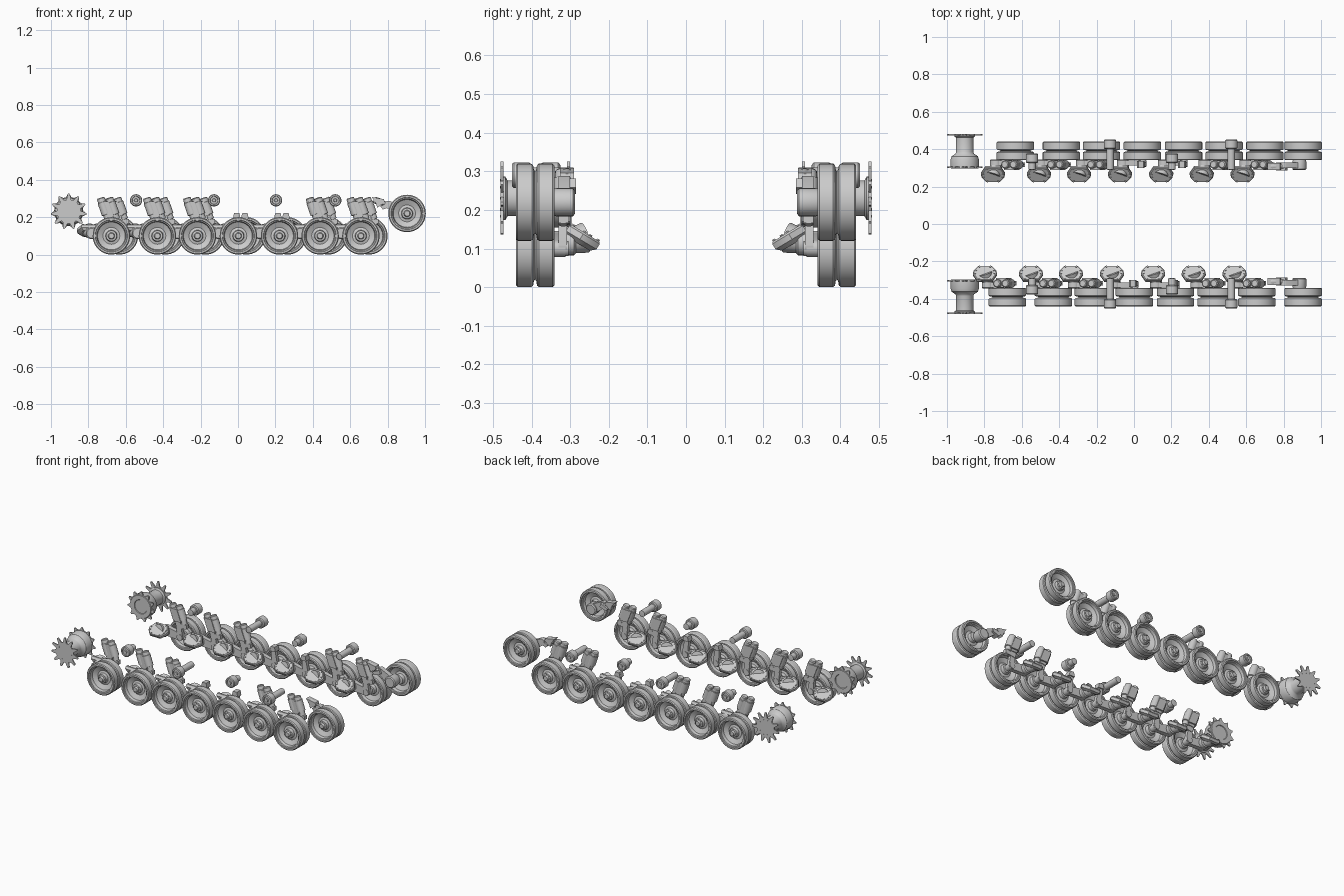
import bpy, bmesh, math
from mathutils import Vector

if "Cube" in bpy.data.objects:
    bpy.data.objects.remove(bpy.data.objects["Cube"])


def finish(name, bm):
    bmesh.ops.recalc_face_normals(bm, faces=bm.faces)
    me = bpy.data.meshes.new(name)
    bm.to_mesh(me)
    bm.free()
    ob = bpy.data.objects.new(name, me)
    bpy.context.collection.objects.link(ob)
    return ob


def loft(bm, rings):
    vs = [[bm.verts.new(p) for p in r] for r in rings]
    n = len(vs[0])
    for a, b in zip(vs, vs[1:]):
        for i in range(n):
            bm.faces.new((a[i], a[(i + 1) % n], b[(i + 1) % n], b[i]))
    bm.faces.new(vs[0])
    bm.faces.new(vs[-1])


def lathe_into(bm, prof, x, z, s, seg, rot=0.0):
    # profile points are (radius, distance outward), turned about the y axis
    loft(bm, [[(x + r * math.cos(rot + 2 * math.pi * i / seg), s * y,
                z + r * math.sin(rot + 2 * math.pi * i / seg)) for i in range(seg)]
              for r, y in prof])


def lathe(name, prof, x, z, s, seg=40, bolts=None):
    bm = bmesh.new()
    lathe_into(bm, prof, x, z, s, seg)
    if bolts:
        n, rad, size, y0, y1 = bolts
        for i in range(n):
            a = 2 * math.pi * i / n
            lathe_into(bm, [(size, y0), (size, y1)],
                       x + rad * math.cos(a), z + rad * math.sin(a), s, 6)
    return finish(name, bm)


def rod_into(bm, p0, p1, sections, seg=16):
    # sections are (fraction along the axis, radius)
    p0, p1 = Vector(p0), Vector(p1)
    d = (p1 - p0).normalized()
    u = d.cross(Vector((0, 1, 0))).normalized()
    v = d.cross(u)
    loft(bm, [[p0.lerp(p1, t) + r * (u * math.cos(2 * math.pi * i / seg) +
               v * math.sin(2 * math.pi * i / seg)) for i in range(seg)]
              for t, r in sections])


def slab_into(bm, outline, y0, y1, s):
    # outline in x-z, pushed out along y
    loft(bm, [[(x, s * y, z) for x, z in outline] for y in (y0, y1)])


def capsule(x0, z0, r0, x1, z1, r1, n=8):
    # outline wrapping two circles: an arm seen from the side
    a = math.atan2(z1 - z0, x1 - x0)
    pts = []
    for cx, cz, r, st in ((x0, z0, r0, a + math.pi / 2), (x1, z1, r1, a - math.pi / 2)):
        pts += [(cx + r * math.cos(st + math.pi * i / n),
                 cz + r * math.sin(st + math.pi * i / n)) for i in range(n + 1)]
    return pts


def gear(x, z, n, root, tip):
    pts = []
    for i in range(n):
        for f, r in ((-.34, root), (-.13, tip - .006), (-.07, tip), (.07, tip),
                     (.13, tip - .006), (.34, root)):
            a = 2 * math.pi * (i + f) / n + math.pi / 2
            pts.append((x + r * math.cos(a), z + r * math.sin(a)))
    return pts


# twin-tyre wheel section, from outer hub cap round to the inner hub
WHEEL = [(.014, .438), (.017, .432), (.018, .426), (.028, .424), (.031, .406), (.045, .402),
         (.074, .416), (.078, .434), (.084, .436), (.086, .441), (.095, .441), (.1, .436),
         (.1, .402), (.096, .396), (.084, .394), (.08, .391), (.084, .388), (.096, .386),
         (.1, .381), (.1, .346), (.095, .341), (.086, .341), (.084, .346), (.078, .348),
         (.074, .366), (.045, .378), (.031, .374), (.028, .352), (.014, .348)]
XS = [-.634, -.388, -.174, .045, .265, .482, .70]


def wheel(name, x, z, s):
    lathe(name, WHEEL, x, z, s, 44, (8, .0235, .0028, .42, .428))


def station(i, x, s):
    wheel("road_wheel", x, .104, s)
    px, pz = x - .105, .118

    # swing arm with pivot barrel and axle
    bm = bmesh.new()
    slab_into(bm, capsule(px, pz, .03, x, .104, .022), .312, .34, s)
    lathe_into(bm, [(.026, .285), (.032, .29), (.032, .34), (.026, .345)], px, pz, s, 20)
    lathe_into(bm, [(.02, .305), (.02, .36)], x, .104, s, 16)
    finish("swing_arm", bm)

    # tilted mounting flange, low on the inboard edge, with bolts
    cx, c = x - .12, Vector((0, .265, .136))
    up = Vector((0, .083, .05)).normalized()
    nrm = Vector((0, -up.z, up.y))
    shape = [(-.065, .004), (-.04, .046), (.04, .046), (.065, .004),
             (.06, -.018), (.036, -.046), (-.036, -.046), (-.06, -.018)]

    def place(a, b, h):
        p = c + up * b + nrm * h
        return (cx + a, s * p.y, p.z)
    bm = bmesh.new()
    loft(bm, [[place(a * k, b * k, h) for a, b in shape]
              for k, h in ((.72, -.024), (1, -.012), (1, .004), (.92, .009))])
    for a, b in shape:
        q = [(.005 * math.cos(t * math.pi / 3), .005 * math.sin(t * math.pi / 3)) for t in range(6)]
        loft(bm, [[place(a * .8 + u, b * .8 + v, h) for u, v in q] for h in (.006, .013)])
    finish("mounting_flange", bm)

    # neck joining flange and pivot barrel
    bm = bmesh.new()
    rod_into(bm, (cx, s * .262, .132), (px + .001, s * .315, pz), [(0, .04), (.5, .034), (1, .028)])
    finish("arm_housing", bm)

    # lever and bump stop above the arm
    bm = bmesh.new()
    slab_into(bm, capsule(x - .012, .212, .014, x + .002, .11, .02), .308, .33, s)
    slab_into(bm, [(x - .03, .195), (x + .012, .195), (x + .006, .226), (x - .022, .226)],
              .3, .338, s)
    finish("bump_stop", bm)

    # paired leaning dampers on the outer stations
    if i not in (3, 4):
        bm = bmesh.new()
        for dx in (-.058, -.012):
            top = Vector((x + dx, s * .318, .308))
            low = Vector((x + dx + .05, s * .318, .165))
            rod_into(bm, top, low, [(0, .016), (.03, .021), (.16, .022), (.17, .025), (.62, .025),
                                    (.63, .019), (.8, .018), (.81, .012), (1, .012)])
        slab_into(bm, [(x - .062, .288), (x - .008, .288), (x + .022, .21), (x - .032, .21)],
                  .29, .34, s)
        slab_into(bm, [(x - .03, .195), (x + .05, .195), (x + .05, .17), (x - .02, .16)],
                  .305, .33, s)
        finish("damper_pair", bm)


def sprocket(s):
    x, z = -.905, .234
    lathe("sprocket_hub", [(.04, .305), (.045, .296), (.072, .296), (.076, .302), (.076, .345),
                           (.07, .362), (.05, .376), (.046, .385), (.046, .462), (.056, .468),
                           (.056, .476), (.04, .478), (.036, .47), (.016, .468), (.014, .478)],
          x, z, s, 36, (10, .049, .004, .474, .482))
    bm = bmesh.new()
    slab_into(bm, gear(x, z, 11, .064, .096), .473, .481, s)
    finish("outer_tooth_ring", bm)
    bm = bmesh.new()
    slab_into(bm, gear(x, z, 11, .078, .096), .3, .308, s)
    finish("inner_tooth_ring", bm)


def idler(s):
    x, z = .904, .224
    wheel("idler_wheel", x, z, s)
    bm = bmesh.new()
    # crank hub, crank arm and forked tensioner
    lathe_into(bm, [(.03, .288), (.037, .293), (.037, .335), (.028, .36)], x - .02, z, s, 20)
    slab_into(bm, capsule(x - .1, .272, .02, x - .02, z, .03), .3, .33, s)
    rod_into(bm, (.725, s * .308, .297), (.81, s * .308, .27),
             [(0, .013), (.1, .018), (.6, .018), (.62, .012), (1, .012)])
    slab_into(bm, [(.715, .312), (.78, .3), (.785, .284), (.745, .255), (.735, .285)], .29, .326, s)
    slab_into(bm, [(.76, .262), (.81, .285), (.82, .262), (.775, .245)], .285, .33, s)
    finish("idler_crank", bm)


def rollers(s):
    for x, y in ((-.128, .0), (.52, .0), (-.545, -.075), (.203, -.075)):
        lathe("return_roller", [(.012, .29), (.02, .291), (.02, .4 + y), (.028, .401 + y),
                                (.033, .406 + y), (.033, .446 + y), (.029, .451 + y),
                                (.022, .451 + y), (.02, .445 + y), (.01, .445 + y),
                                (.008, .45 + y)], x, .294, s, 28)


for s, shift in ((1, 0.0), (-1, -.043)):
    for i, x in enumerate(XS):
        station(i, x + shift, s)
    sprocket(s)
    idler(s)
    rollers(s)

# rest on the ground and shade
for ob in bpy.data.objects:
    ob.location.z -= .004
    ob.select_set(True)
    bpy.context.view_layer.objects.active = ob
bpy.ops.object.shade_smooth_by_angle(angle=math.radians(32))
